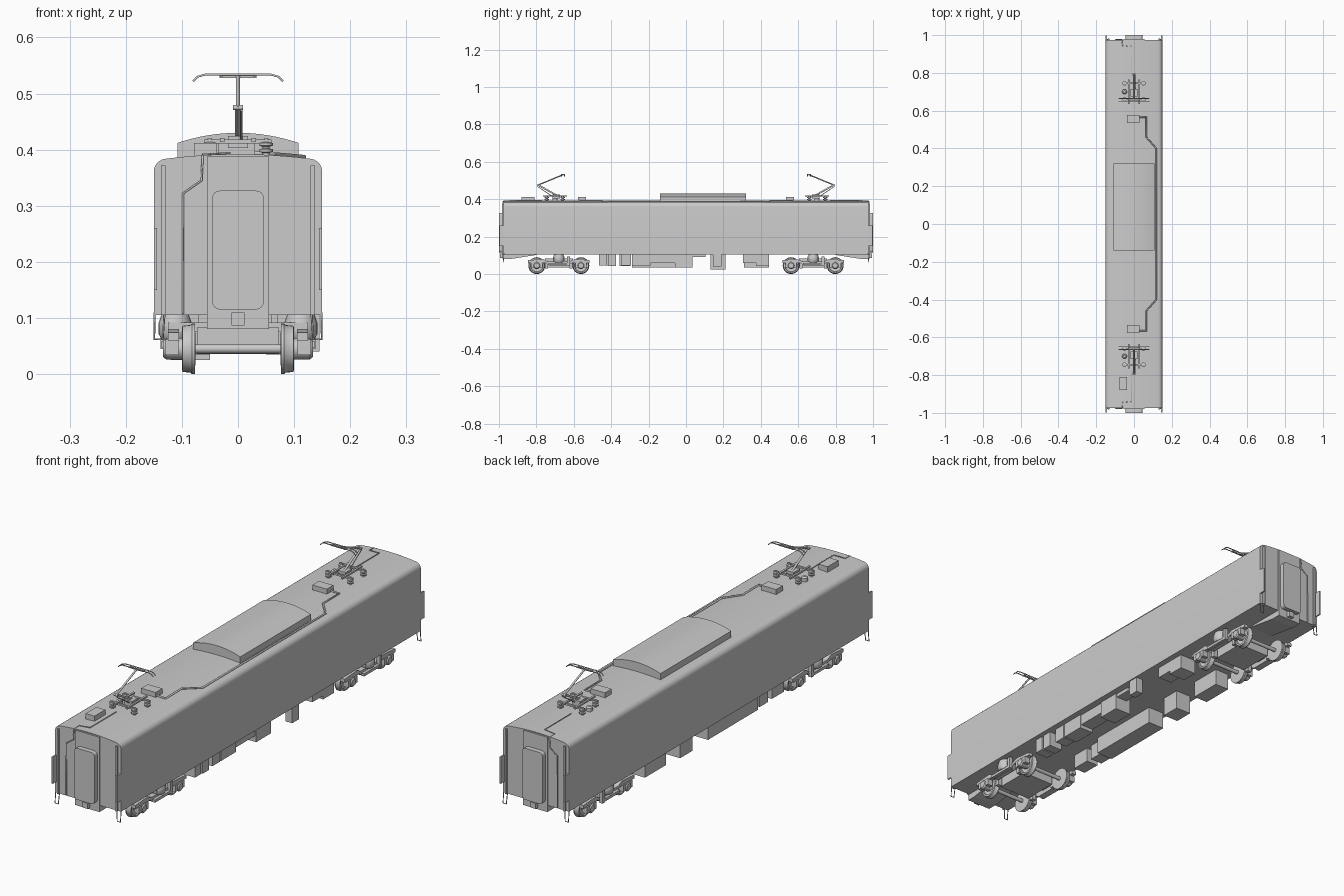
import bpy, bmesh, math
from mathutils import Vector


def finish(name, bm, smooth=None):
    bmesh.ops.recalc_face_normals(bm, faces=bm.faces)
    me = bpy.data.meshes.new(name)
    bm.to_mesh(me)
    bm.free()
    ob = bpy.data.objects.new(name, me)
    bpy.context.collection.objects.link(ob)
    if smooth:
        bpy.ops.object.select_all(action='DESELECT')
        ob.select_set(True)
        bpy.context.view_layer.objects.active = ob
        bpy.ops.object.shade_smooth_by_angle(angle=math.radians(smooth))
    return ob


def prism(name, pts, a, b, axis='y', smooth=None):
    # extrude a closed 2D outline from a to b along the axis
    place = {'x': lambda p, t: (t, p[0], p[1]), 'y': lambda p, t: (p[0], t, p[1])}[axis]
    bm = bmesh.new()
    face = bm.faces.new([bm.verts.new(place(p, a)) for p in pts])
    ext = bmesh.ops.extrude_face_region(bm, geom=[face])
    step = Vector(place((0, 0), b - a))
    bmesh.ops.translate(bm, vec=step, verts=[v for v in ext['geom'] if isinstance(v, bmesh.types.BMVert)])
    return finish(name, bm, smooth)


def box(name, x0, x1, y0, y1, z0, z1):
    return prism(name, [(x0, z0), (x1, z0), (x1, z1), (x0, z1)], y0, y1)


def lathe(name, profile, centre, axis='z', n=24):
    # revolve (radius, offset) pairs into a closed solid
    bm = bmesh.new()
    rings = []
    for r, h in profile:
        ring = []
        for i in range(n):
            c, s = r * math.cos(2 * math.pi * i / n), r * math.sin(2 * math.pi * i / n)
            co = (h, c, s) if axis == 'x' else (c, s, h)
            ring.append(bm.verts.new(Vector(co) + Vector(centre)))
        rings.append(ring)
    for p, q in zip(rings, rings[1:]):
        for i in range(n):
            bm.faces.new((p[i], p[(i + 1) % n], q[(i + 1) % n], q[i]))
    bm.faces.new(rings[0])
    bm.faces.new(rings[-1])
    return finish(name, bm, 35)


def tube(name, pts, r, res=1):
    cu = bpy.data.curves.new(name, 'CURVE')
    cu.dimensions = '3D'
    cu.bevel_depth, cu.bevel_resolution, cu.use_fill_caps = r, res, True
    sp = cu.splines.new('POLY')
    sp.points.add(len(pts) - 1)
    for p, co in zip(sp.points, pts):
        p.co = (*co, 1)
    ob = bpy.data.objects.new(name, cu)
    bpy.context.collection.objects.link(ob)
    bpy.ops.object.select_all(action='DESELECT')
    ob.select_set(True)
    bpy.context.view_layer.objects.active = ob
    bpy.ops.object.convert(target='MESH')
    return ob


def rounded(x0, x1, z0, z1, r, n=5):
    pts = []
    for cx, cz, a in ((x1 - r, z1 - r, 0), (x0 + r, z1 - r, 90), (x0 + r, z0 + r, 180), (x1 - r, z0 + r, 270)):
        for i in range(n):
            t = math.radians(a + 90 * i / (n - 1))
            pts.append((cx + r * math.cos(t), cz + r * math.sin(t)))
    return pts


def roof(x):
    return 0.392 - 0.008 * (x / 0.127) ** 2


# Car body: straight sides, rounded shoulders, slightly arched roof
half = [(0.127 * i / 6, roof(0.127 * i / 6)) for i in range(1, 7)]
half += [(0.127 + 0.023 * math.sin(math.radians(t)), 0.361 + 0.023 * math.cos(math.radians(t)))
         for t in (22, 40, 58, 75, 90)]
half += [(0.15, 0.105)]
outline = [(0, 0.392)] + half + [(-x, z) for x, z in reversed(half)]
prism('car_body', outline, -0.975, 0.975, smooth=35)

# Air conditioner with curved lid
lid = [(0.108 * i / 8, 0.43 - 0.018 * abs(i / 8) ** 2) for i in range(-8, 9)]
prism('air_conditioner', [(-0.108, 0.38)] + lid + [(0.108, 0.38)], -0.14, 0.32, smooth=30)
box('roof_front_box', -0.078, -0.037, -0.88, -0.81, 0.385, 0.412)

# Roof conduit along the right shoulder, joining both roof boxes
path = [(0.03, 0.565), (0.065, 0.565), (0.065, 0.46), (0.118, 0.40)]
path += [(x, -y) for x, y in reversed(path)]
tube('roof_conduit', [(x, y, roof(x) + 0.002) for x, y in path], 0.004)

for s, end in ((-1, 'front'), (1, 'back')):
    # Gangway, end plate and coupler
    prism(end + '_gangway', rounded(-0.046, 0.046, 0.115, 0.327, 0.014), s * 0.97, s * 1.0, smooth=30)
    box(end + '_end_plate', -0.055, 0.055, s * 0.96, s * 0.98, 0.08, 0.388)
    prism(end + '_coupler_pocket', [(s * 0.975, 0.11), (s * 0.975, 0.08), (s * 0.94, 0.08), (s * 0.8, 0.102), (s * 0.8, 0.11)],
          -0.055, 0.055, 'x')
    box(end + '_coupler', -0.012, 0.012, s * 0.97, s * 0.995, 0.087, 0.11)
    for m in (-1, 1):
        side = 'left' if m < 0 else 'right'
        box(f'{end}_{side}_gap_guard', m * 0.144, m * 0.15, s * 0.97, s * 0.998, 0.15, 0.26)
        box(f'{end}_{side}_corner_strip', m * 0.129, m * 0.137, s * 0.97, s * 0.983, 0.105, 0.372)
        tube(f'{end}_{side}_step', [(m * 0.149, s * 0.973, 0.11), (m * 0.149, s * 0.977, 0.062),
                                    (m * 0.134, s * 0.977, 0.062), (m * 0.131, s * 0.973, 0.11)], 0.002)
    # Roof cable running over the end and down the wall
    tube(end + '_roof_cable', [(-0.015, s * 0.77, 0.394), (-0.015, s * 0.94, 0.394), (-0.063, s * 0.945, 0.391),
                               (-0.063, s * 0.977, 0.389), (-0.065, s * 0.977, 0.345),
                               (-0.098, s * 0.977, 0.322), (-0.098, s * 0.977, 0.107)], 0.002)
    box(end + '_roof_box', -0.036, 0.03, s * 0.535, s * 0.578, 0.385, 0.412)

    # Pantograph base and insulators
    p = end + '_pantograph_'
    for x in (-0.05, 0.05):
        for y in (0.66, 0.745):
            lathe(p + 'insulator', [(0.006, 0.385), (0.006, 0.394), (0.012, 0.396), (0.012, 0.401), (0.006, 0.402),
                                    (0.006, 0.405), (0.012, 0.407), (0.012, 0.412), (0.004, 0.414), (0.004, 0.42)],
                  (x, s * y, 0), n=12)
    for y in (0.66, 0.745):
        box(p + 'cross_bar', -0.06, 0.06, s * (y - 0.004), s * (y + 0.004), 0.411, 0.418)
    for x in (-0.028, 0.028):
        box(p + 'base_rail', x - 0.004, x + 0.004, s * 0.635, s * 0.765, 0.414, 0.421)
    box(p + 'drive', -0.018, 0.018, s * 0.675, s * 0.715, 0.403, 0.424)
    lathe(p + 'horn_insulator', [(0.013, 0.387), (0.013, 0.404), (0.007, 0.409)], (-0.05, s * 0.70, 0), n=12)
    # Arms and collector head
    tube(p + 'lower_arm', [(0, s * 0.69, 0.42), (0, s * 0.79, 0.476)], 0.005)
    tube(p + 'control_rod', [(0.006, s * 0.715, 0.416), (0.006, s * 0.797, 0.470)], 0.002)
    tube(p + 'upper_arm', [(0, s * 0.795, 0.474), (0, s * 0.66, 0.53)], 0.004)
    tube(p + 'knee', [(-0.009, s * 0.792, 0.475), (0.009, s * 0.792, 0.475)], 0.005)
    for y in (0.65, 0.665):
        tube(p + 'head', [(-0.08, s * y, 0.522), (-0.072, s * y, 0.53), (-0.058, s * y, 0.534),
                          (0.058, s * y, 0.534), (0.072, s * y, 0.53), (0.08, s * y, 0.522)], 0.002)
    for x in (-0.03, 0.03):
        box(p + 'head_link', x - 0.003, x + 0.003, s * 0.65, s * 0.665, 0.530, 0.534)
    box(p + 'head_axle', -0.033, 0.033, s * 0.654, s * 0.661, 0.528, 0.533)

    # Bogie
    b = end + '_bogie_'
    c = s * 0.68
    box(b + 'centre_frame', -0.073, 0.073, c - 0.075, c + 0.075, 0.036, 0.083)
    box(b + 'bolster', -0.125, 0.125, c - 0.03, c + 0.03, 0.075, 0.092)
    for m in (-1, 1):
        frame = [(-0.165, 0.06), (-0.07, 0.06), (-0.05, 0.045), (0.05, 0.045), (0.07, 0.06), (0.165, 0.06),
                 (0.165, 0.074), (0.085, 0.08), (0.06, 0.068), (-0.06, 0.068), (-0.085, 0.08), (-0.165, 0.074)]
        prism(b + 'side_frame', [(c + y, z) for y, z in frame], m * 0.105, m * 0.125, 'x')
        lathe(b + 'air_spring', [(0.024, 0.062), (0.03, 0.072), (0.03, 0.09), (0.024, 0.107)], (m * 0.112, c, 0), n=20)
        box(b + 'damper', m * 0.125, m * 0.137, c - 0.055, c + 0.055, 0.047, 0.058)
        box(b + 'damper_bracket', m * 0.122, m * 0.138, c + 0.045, c + 0.06, 0.045, 0.095)
        for w in (-0.118, 0.118):
            wheel = [(0.026, 0.076), (0.045, 0.077), (0.045, 0.082), (0.0425, 0.085), (0.041, 0.099),
                     (0.034, 0.1), (0.032, 0.095), (0.016, 0.092), (0.014, 0.1)]
            lathe(b + 'wheel', [(r, m * h) for r, h in wheel], (0, c + w, 0.045), 'x', 32)
            lathe(b + 'axle_box', [(0.019, m * 0.1), (0.019, m * 0.128), (0.014, m * 0.134)], (0, c + w, 0.045), 'x', 16)
            box(b + 'axle_spring', m * 0.106, m * 0.13, c + w - 0.03, c + w + 0.03, 0.034, 0.062)
            box(b + 'brake', m * 0.08, m * 0.1, c + w * 0.55 - 0.008, c + w * 0.55 + 0.008, 0.03, 0.07)
    for w in (-0.118, 0.118):
        lathe(b + 'axle', [(0.008, -0.1), (0.008, 0.1)], (0, c + w, 0.045), 'x', 16)

# Underfloor equipment: x0, x1, y0, y1, bottom z
equipment = [
    (0.07, 0.13, -0.465, -0.425, 0.045), (0.07, 0.13, -0.415, -0.375, 0.042), (0.07, 0.125, -0.345, -0.295, 0.045),
    (0.06, 0.125, -0.29, -0.19, 0.045), (0.05, 0.125, -0.06, 0.035, 0.035), (0.06, 0.12, -0.19, -0.06, 0.06),
    (0.07, 0.12, 0.035, 0.105, 0.09), (0.115, 0.145, 0.145, 0.19, 0.04),
    (0.06, 0.125, 0.305, 0.375, 0.06), (0.05, 0.125, 0.375, 0.445, 0.045),
    (-0.125, -0.07, -0.46, -0.38, 0.045), (-0.125, -0.07, -0.355, -0.30, 0.042),
    (-0.125, -0.05, -0.29, 0.035, 0.035), (-0.12, -0.05, 0.13, 0.21, 0.025), (-0.125, -0.06, 0.31, 0.445, 0.036),
]
for i, (x0, x1, y0, y1, z0) in enumerate(equipment):
    box(f'underfloor_box_{i + 1}', x0, x1, y0, y1, z0, 0.108)
